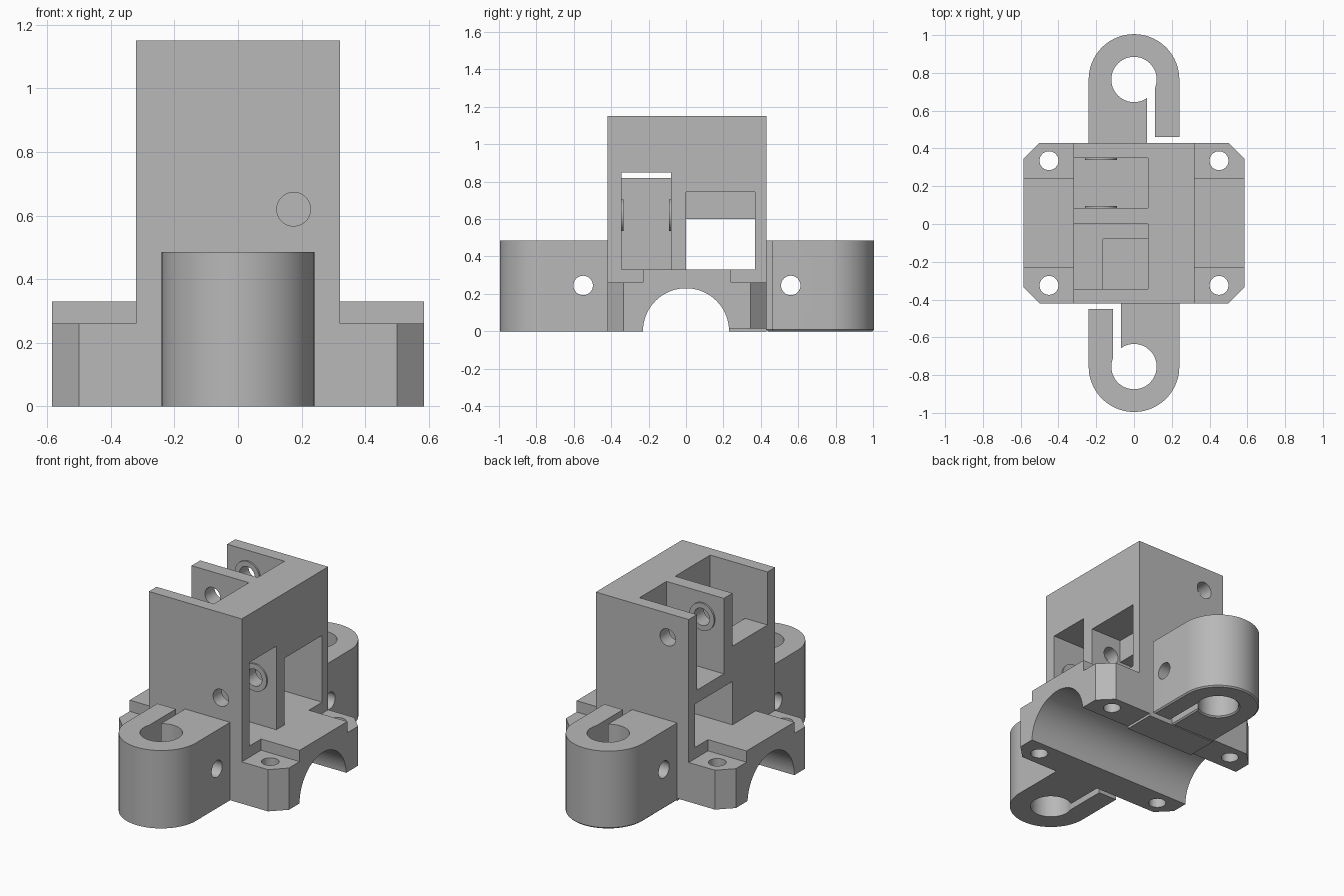
import bpy, bmesh, math
from mathutils import Matrix, Vector

if "Cube" in bpy.data.objects:
    bpy.data.objects.remove(bpy.data.objects["Cube"])

grey = bpy.data.materials.new("plain grey")
grey.diffuse_color = (0.48, 0.48, 0.48, 1)
grey.use_nodes = True
grey.node_tree.nodes["Principled BSDF"].inputs["Base Color"].default_value = grey.diffuse_color


def to_object(name, bm):
    bmesh.ops.recalc_face_normals(bm, faces=bm.faces)
    me = bpy.data.meshes.new(name)
    bm.to_mesh(me)
    bm.free()
    me.materials.append(grey)
    ob = bpy.data.objects.new(name, me)
    bpy.context.collection.objects.link(ob)
    return ob


def box(x0, x1, y0, y1, z0, z1):
    bm = bmesh.new()
    mid = Vector((x0 + x1, y0 + y1, z0 + z1)) / 2
    size = Matrix.Diagonal((x1 - x0, y1 - y0, z1 - z0, 1))
    bmesh.ops.create_cube(bm, size=1, matrix=Matrix.Translation(mid) @ size)
    return to_object("helper_box", bm)


def rod(axis, centre, radius, length, sides=48):
    bm = bmesh.new()
    turn = {"X": Matrix.Rotation(math.pi / 2, 4, "Y"),
            "Y": Matrix.Rotation(math.pi / 2, 4, "X"),
            "Z": Matrix.Identity(4)}[axis]
    bmesh.ops.create_cone(bm, cap_ends=True, segments=sides, radius1=radius,
                          radius2=radius, depth=length,
                          matrix=Matrix.Translation(centre) @ turn)
    return to_object("helper_rod", bm)


def prism(name, outline, z0, z1, bottom_bevel=0):
    bm = bmesh.new()
    face = bm.faces.new([bm.verts.new((x, y, z0)) for x, y in outline])
    top = bmesh.ops.extrude_face_region(bm, geom=[face], use_keep_orig=True)
    verts = [g for g in top["geom"] if isinstance(g, bmesh.types.BMVert)]
    bmesh.ops.translate(bm, verts=verts, vec=(0, 0, z1 - z0))
    bmesh.ops.recalc_face_normals(bm, faces=bm.faces)
    if bottom_bevel:
        low = [e for e in bm.edges if all(v.co.z < z0 + 1e-5 for v in e.verts)]
        bmesh.ops.bevel(bm, geom=low, offset=bottom_bevel, segments=1,
                        affect="EDGES", clamp_overlap=True)
    return to_object(name, bm)


def combine(target, tool, operation="DIFFERENCE"):
    tool.hide_render = True
    mod = target.modifiers.new("cut", "BOOLEAN")
    mod.operation, mod.solver, mod.object = operation, "EXACT", tool
    bpy.context.view_layer.update()
    graph = bpy.context.evaluated_depsgraph_get()
    me = bpy.data.meshes.new_from_object(target.evaluated_get(graph))
    target.modifiers.clear()
    target.data = me
    bpy.data.objects.remove(tool)


# chamfered base plate with lowered corner pads
X, Y0, Y1, C = 0.585, -0.42, 0.43, 0.085
body = prism("carriage_body", [
    (-X + C, Y0), (X - C, Y0), (X, Y0 + C), (X, Y1 - C),
    (X - C, Y1), (-X + C, Y1), (-X, Y1 - C), (-X, Y0 + C)], 0, 0.33)
for x0, x1 in ((-0.7, -0.32), (0.32, 0.7)):
    for y0, y1 in ((-0.6, -0.23), (0.24, 0.6)):
        combine(body, box(x0, x1, y0, y1, 0.26, 0.5))

# tower block
combine(body, box(-0.32, 0.32, Y0, Y1, 0.1, 1.15), "UNION")

# tower pockets, windows and the shallow step below the back half
for limits in (
    (-0.5, 0.075, 0.085, 0.35, 0.68, 1.3),      # upper back pocket
    (-0.5, 0.075, -0.345, 0.0, 0.82, 1.3),      # upper front pocket
    (-0.165, 0.5, -0.345, -0.08, 0.33, 0.85),   # lower pulley slot
    (-0.5, 0.5, 0.0, 0.37, 0.33, 0.60),         # window through the tower
    (0.105, 0.5, 0.0, 0.37, 0.33, 0.745),       # taller window mouth
    (0.24, 0.7, 0.15, 0.6, -0.1, 0.015),
    (-0.7, -0.24, 0.15, 0.6, -0.1, 0.015),
):
    combine(body, box(*limits))

# round bosses beside the pulleys, then their shaft holes
for x, z, faces, hole in ((0.175, 0.62, (-0.345, -0.08), (-0.5, 0.05)),
                          (-0.175, 1.0, (0.085, 0.35), (-0.05, 0.5))):
    for y in faces:
        combine(body, rod("Y", (x, y, z), 0.085, 0.02), "UNION")
    combine(body, rod("Y", (x, sum(hole) / 2, z), 0.053, hole[1] - hole[0]))

# bearing channel and corner screw holes
combine(body, rod("X", (0, 0, 0), 0.23, 2, 96))
for x in (-0.45, 0.45):
    for y in (-0.325, 0.335):
        combine(body, rod("Z", (x, y, 0.2), 0.05, 1))


def arc(radius, start, end, steps):
    return [(radius * math.cos(math.radians(start + (end - start) * i / steps)),
             radius * math.sin(math.radians(start + (end - start) * i / steps)))
            for i in range(steps + 1)]


# split rod clamps, the back one turned half round
R, H = 0.24, 0.12
a = math.degrees(math.acos(-0.112 / H))
b = math.degrees(math.acos(-0.07 / H))
clamp = ([(R, 0.335)] + arc(R, 0, -180, 40) + [(-R, 0.305), (-0.112, 0.305)]
         + arc(H, a, 360 + b, 44) + [(-0.07, 0.335)])
parts = [body]
for name, sign, yc, bevel in (("front_rod_clamp", 1, -0.755, 0),
                              ("back_rod_clamp", -1, 0.765, 0.015)):
    ear = prism(name, [(sign * x, yc + sign * y) for x, y in clamp], 0, 0.485, bevel)
    combine(ear, rod("X", (0, yc + sign * 0.205, 0.245), 0.052, 1))
    parts.append(ear)

# smooth curved walls, sharp edges kept
for ob in parts:
    bpy.ops.object.select_all(action="DESELECT")
    ob.select_set(True)
    bpy.context.view_layer.objects.active = ob
    bpy.ops.object.shade_smooth_by_angle(angle=math.radians(30))
